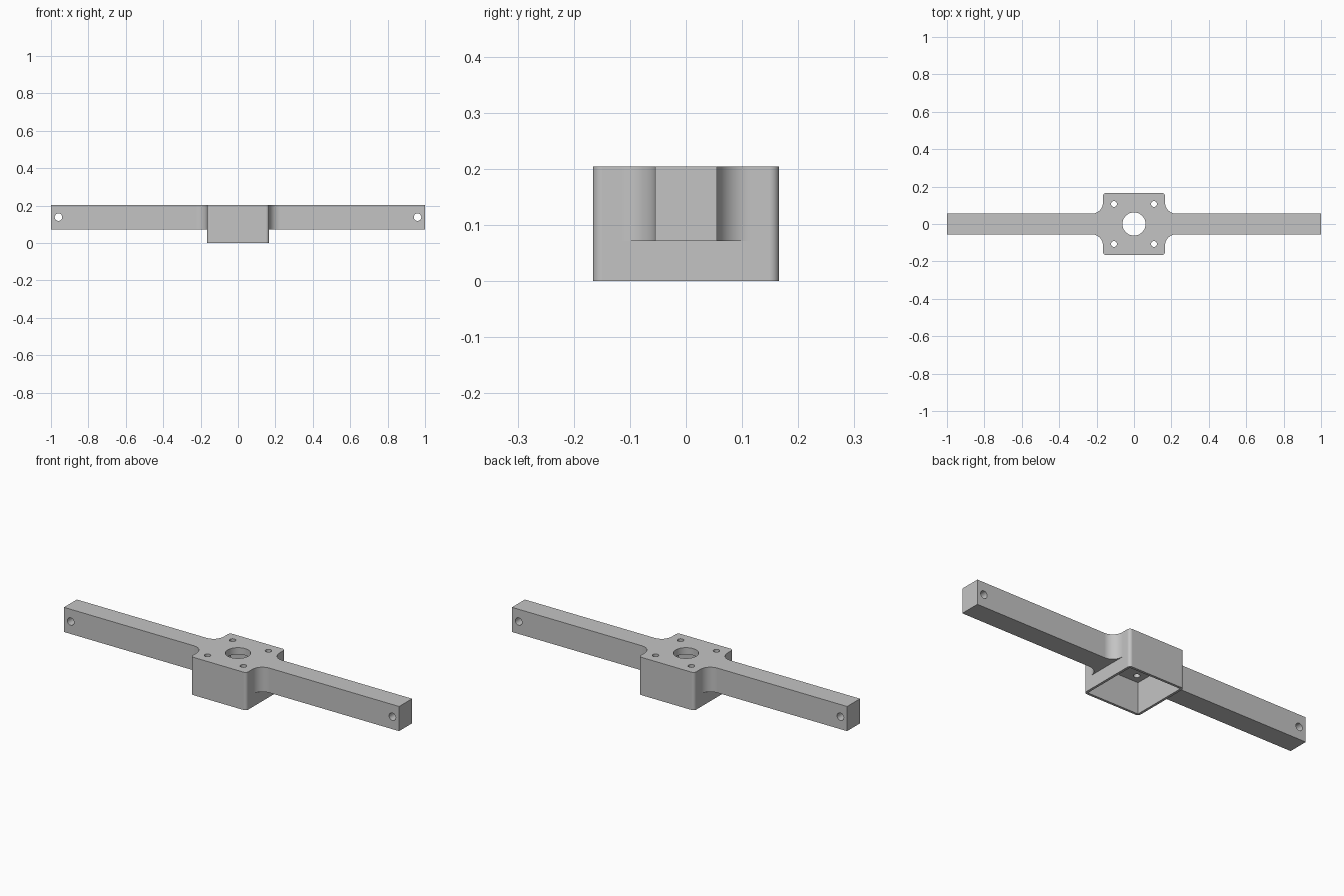
import bpy
import bmesh
from math import cos, sin, pi
from mathutils import Matrix

cube = bpy.data.objects.get("Cube")
if cube:
    bpy.data.objects.remove(cube, do_unlink=True)

# Main dimensions
TOP = 0.204
HUB = 0.166
ARM_BOTTOM = 0.071
ARM_HALF = 0.055
FILLET = 0.06
CEILING = 0.168
CAVITY = 0.153

grey = bpy.data.materials.new("plain grey")
grey.use_nodes = True
grey.diffuse_color = (0.55, 0.55, 0.55, 1)
grey.node_tree.nodes["Principled BSDF"].inputs["Base Color"].default_value = grey.diffuse_color


def arc(cx, cy, r, start, end, steps=12):
    angles = [start + (end - start) * i / steps for i in range(steps + 1)]
    return [(cx + r * cos(a), cy + r * sin(a)) for a in angles]


def prism(name, outline, z0, z1, matrix=Matrix()):
    """Extrude a flat outline from z0 to z1."""
    bm = bmesh.new()
    face = bm.faces.new([bm.verts.new((x, y, z0)) for x, y in outline])
    geo = bmesh.ops.extrude_face_region(bm, geom=[face])["geom"]
    moved = [v for v in geo if isinstance(v, bmesh.types.BMVert)]
    bmesh.ops.translate(bm, verts=moved, vec=(0, 0, z1 - z0))
    bmesh.ops.recalc_face_normals(bm, faces=bm.faces)
    bm.transform(matrix)
    mesh = bpy.data.meshes.new(name)
    bm.to_mesh(mesh)
    bm.free()
    mesh.materials.append(grey)
    obj = bpy.data.objects.new(name, mesh)
    bpy.context.collection.objects.link(obj)
    return obj


def combine(target, tool, operation):
    """Apply a boolean and remove the tool."""
    mod = target.modifiers.new(operation, "BOOLEAN")
    mod.operation = operation
    mod.solver = "EXACT"
    mod.object = tool
    bpy.ops.object.modifier_apply(modifier=mod.name)
    bpy.data.objects.remove(tool, do_unlink=True)


# Hub block with rounded upright edges
r = 0.017
c = HUB - r
hub_outline = []
for i, (sx, sy) in enumerate([(1, 1), (-1, 1), (-1, -1), (1, -1)]):
    hub_outline += arc(sx * c, sy * c, r, i * pi / 2, (i + 1) * pi / 2, 6)
bracket = prism("arm_bracket", hub_outline, 0, TOP)
bpy.context.view_layer.objects.active = bracket
bracket.select_set(True)

# Two arms that flare into the hub
quarter = [(1, ARM_HALF)]
quarter += arc(HUB + FILLET, ARM_HALF + FILLET, FILLET, -pi / 2, -pi)
quarter += [(HUB - 0.03, ARM_HALF + FILLET)]
upper = quarter + [(-x, y) for x, y in reversed(quarter)]
arm_outline = upper + [(x, -y) for x, y in reversed(upper)]
combine(bracket, prism("arms", arm_outline, ARM_BOTTOM, TOP), "UNION")

# Open cavity under the hub
k = CAVITY
combine(bracket, prism("cavity_cutter", [(-k, -k), (k, -k), (k, k), (-k, k)], -0.1, CEILING),
        "DIFFERENCE")

# Shaft hole and four screw holes through the top plate
drills = [(0, 0, 0.062)] + [(x, y, 0.016) for x in (-0.107, 0.107) for y in (-0.107, 0.107)]
for x, y, radius in drills:
    hole = arc(x, y, radius, 0, 2 * pi, 40)[:-1]
    combine(bracket, prism("hole_cutter", hole, 0.1, 0.3), "DIFFERENCE")

# Cross holes near the arm tips
for x in (-0.96, 0.96):
    place = Matrix.Translation((x, 0, 0.138)) @ Matrix.Rotation(pi / 2, 4, "X")
    hole = arc(0, 0, 0.02, 0, 2 * pi, 32)[:-1]
    combine(bracket, prism("hole_cutter", hole, -0.2, 0.2, place), "DIFFERENCE")

bpy.ops.object.shade_smooth_by_angle(angle=pi / 6)
weighted = bracket.modifiers.new("flat_face_shading", "WEIGHTED_NORMAL")
weighted.keep_sharp = True
